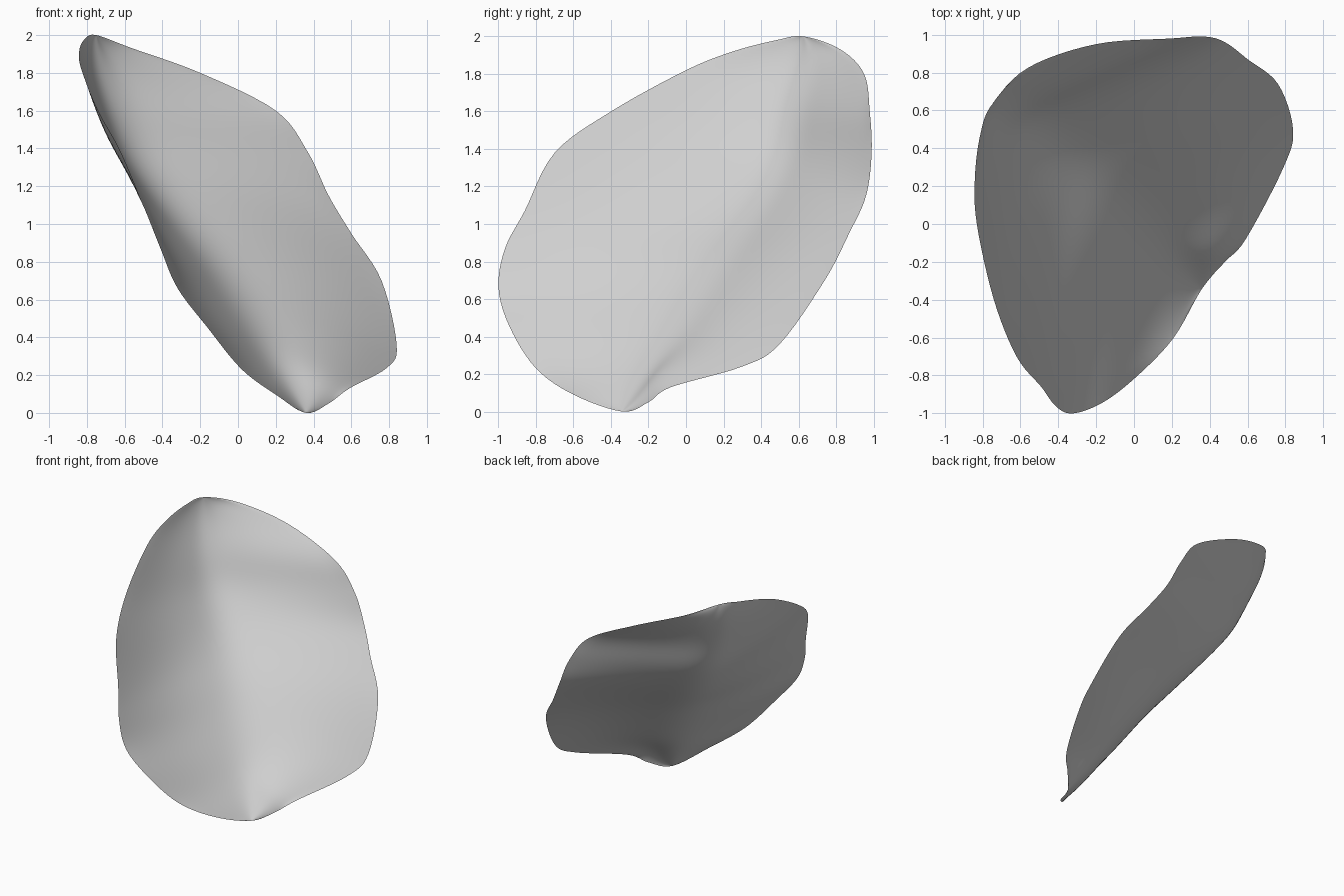
import bpy
import bmesh
import math
from mathutils import Vector

cube = bpy.data.objects.get("Cube")
if cube:
    bpy.data.objects.remove(cube, do_unlink=True)

STEPS_ALONG = 6       # subdivisions between two neighbouring rows
STEPS_ACROSS = 20     # subdivisions from the fold to either rim
FACING = Vector((.67, -.45, .59)).normalized()

# Rim and fold of the petal, each running from the base to the tip
base, tip = (.36, -.34, 0), (-.75, .63, 2)
left_rim = [base, (.21, -.6, .09), (.02, -.8, .23), (-.16, -.94, .45),
            (-.32, -1, .66), (-.41, -.965, .87), (-.49, -.86, 1.07),
            (-.62, -.7, 1.38), (-.74, -.4, 1.6), (-.83, 0, 1.82),
            (-.84, .25, 1.92), (-.81, .48, 1.98), tip]
fold = [base, (.29, -.26, .1), (.2, -.14, .26), (.1, -.03, .43),
        (-.02, .08, .62), (-.16, .21, .82), (-.33, .35, 1.02),
        (-.48, .45, 1.2), (-.59, .53, 1.38), (-.66, .58, 1.6),
        (-.72, .63, 1.8), (-.74, .64, 1.92), tip]
right_rim = [base, (.48, -.2, .05), (.59, -.08, .13), (.79, .3, .24),
             (.84, .5, .36), (.76, .74, .7), (.6, .87, .95),
             (.48, .96, 1.15), (.37, .99, 1.38), (.2, .98, 1.6),
             (-.2, .95, 1.8), (-.56, .825, 1.93), tip]


def spline(points, before, after):
    """Sample a smooth curve through the points, steered by its neighbours."""
    padded = [Vector(p) for p in [before] + points + [after]]
    samples = []
    for a, b, c, d in zip(padded, padded[1:], padded[2:], padded[3:]):
        for step in range(STEPS_ALONG):
            t = step / STEPS_ALONG
            samples.append(b + (c - a) * (t / 2)
                           + (a * 2 - b * 5 + c * 4 - d) * (t * t / 2)
                           + (b * 3 - a - c * 3 + d) * (t ** 3 / 2))
    return samples + [padded[-2]]


def ramp(t, width):
    """Zero below the fold and linear above it, rounded over the width."""
    if abs(t) < width:
        return (t + width) ** 2 / (4 * width)
    return max(t, 0)


def cross_section(left, middle, right, along):
    """Points from rim to rim: a hollow left half and a fuller right half."""
    row = []
    rounding = .12 + 1.2 * (along - .53) ** 2
    swell = math.sin(math.pi * along)
    for i in range(-STEPS_ACROSS, STEPS_ACROSS + 1):
        t = i / STEPS_ACROSS
        bulge = -.05 if t < 0 else .15 * (.7 - along)
        row.append(middle
                   + (left - middle) * ramp(-t, rounding)
                   + (right - middle) * ramp(t, rounding)
                   + FACING * bulge * swell * math.sin(math.pi * abs(t)))
    return row


def build_petal(name, material):
    bm = bmesh.new()
    rails = list(zip(spline(left_rim, right_rim[1], right_rim[-2]),
                     spline(fold, base, tip),
                     spline(right_rim, left_rim[1], left_rim[-2])))
    rows = []
    for k, (left, middle, right) in enumerate(rails):
        section = cross_section(left, middle, right, k / (len(rails) - 1))
        rows.append([bm.verts.new(p) for p in section])
    for low, high in zip(rows, rows[1:]):
        for j in range(len(low) - 1):
            bm.faces.new((low[j], low[j + 1], high[j + 1], high[j]))

    # Close the base and tip, then soften the fold without moving the rim
    bmesh.ops.remove_doubles(bm, verts=bm.verts, dist=.0005)
    inner = [v for v in bm.verts if not v.is_boundary]
    for _ in range(10):
        bmesh.ops.smooth_vert(bm, verts=inner, factor=.5,
                              use_axis_x=True, use_axis_y=True, use_axis_z=True)
    bm.normal_update()
    if sum(f.normal.dot(FACING) for f in bm.faces) < 0:
        bmesh.ops.reverse_faces(bm, faces=bm.faces)
    for face in bm.faces:
        face.smooth = True

    mesh = bpy.data.meshes.new(name)
    bm.to_mesh(mesh)
    bm.free()
    mesh.materials.append(material)
    petal = bpy.data.objects.new(name, mesh)
    bpy.context.collection.objects.link(petal)


# Plain light grey surface
grey = bpy.data.materials.new("light_grey")
grey.use_nodes = True
colour = (.63, .63, .63, 1)
grey.diffuse_color = colour
grey.node_tree.nodes["Principled BSDF"].inputs["Base Color"].default_value = colour

build_petal("petal", grey)
